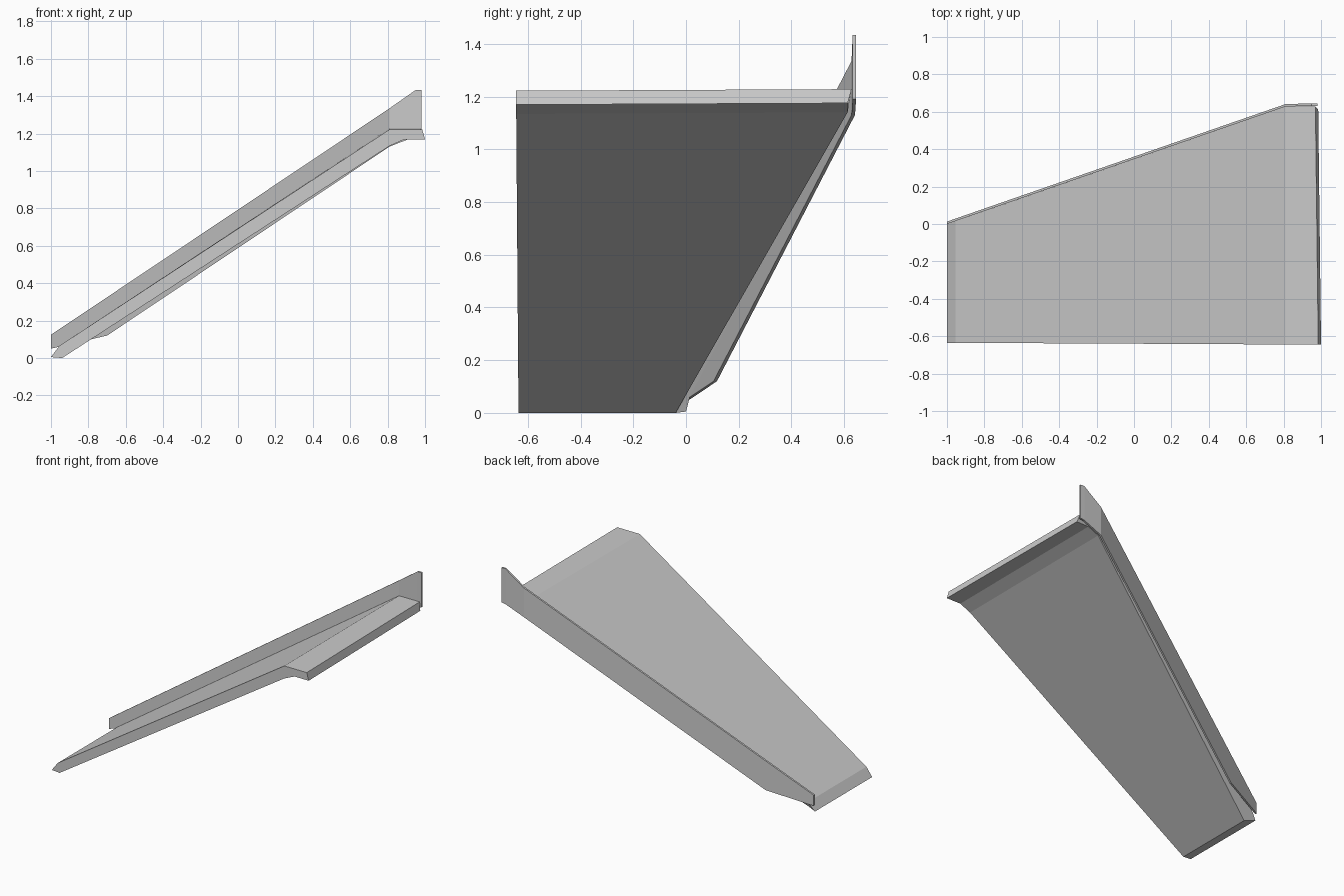
import bpy
import bmesh

cube = bpy.data.objects.get("Cube")
if cube:
    bpy.data.objects.remove(cube, do_unlink=True)

grey = bpy.data.materials.new("plain grey")
grey.use_nodes = True
grey.diffuse_color = (0.6, 0.6, 0.6, 1)
grey.node_tree.nodes["Principled BSDF"].inputs["Base Color"].default_value = (0.6, 0.6, 0.6, 1)


def loft(name, rings):
    """Join matching closed rings of points into a capped solid."""
    bm = bmesh.new()
    loops = [[bm.verts.new(p) for p in ring] for ring in rings]
    for a, b in zip(loops, loops[1:]):
        for i in range(len(a)):
            j = (i + 1) % len(a)
            bm.faces.new((a[i], a[j], b[j], b[i]))
    bm.faces.new(loops[0])
    bm.faces.new(loops[-1])
    bmesh.ops.recalc_face_normals(bm, faces=bm.faces)
    mesh = bpy.data.meshes.new(name)
    bm.to_mesh(mesh)
    bm.free()
    mesh.materials.append(grey)
    obj = bpy.data.objects.new(name, mesh)
    bpy.context.collection.objects.link(obj)


def back_y(x):
    """Back edge of the deck: slanted, then straight at the top landing."""
    return min((x + 1) * 0.348, 0.628)


# Sloping deck with a flat landing; its underside is bevelled along the back
top = [(-1, 0.005), (-0.955, 0.065), (0.81, 1.228), (0.98, 1.228)]
under = [(0.995, 1.175), (0.89, 1.175), (0.81, 1.14), (-0.94, 0)]
front = [(x + (0.005 if x > 0.95 else 0), -0.64 - 0.005 * x, z - (0.006 if x > 0 else 0))
         for x, z in top + under]
back = [(x - (0.01 if x > 0.95 else 0), back_y(x), z) for x, z in top]
back += [(x - (0.01 if x > 0.95 else 0), back_y(x) - (0.06 if x < 0 else 0.015), z)
         for x, z in under]
loft("ramp_deck", [front, back])

# Thin side wall following the back edge, rising above the landing
stations = [(-1, 0.05, 0.125), (-0.7, 0.12, 0.325), (0.81, 1.13, 1.335),
            (0.95, 1.185, 1.433), (0.98, 1.19, 1.433)]
rings = []
for x, low, high in stations:
    y = back_y(x) + (0.004 if x > 0.9 else 0)
    rings.append([(x, y, low), (x, y, high), (x, y + 0.013, high), (x, y + 0.013, low)])
loft("side_wall", rings)
